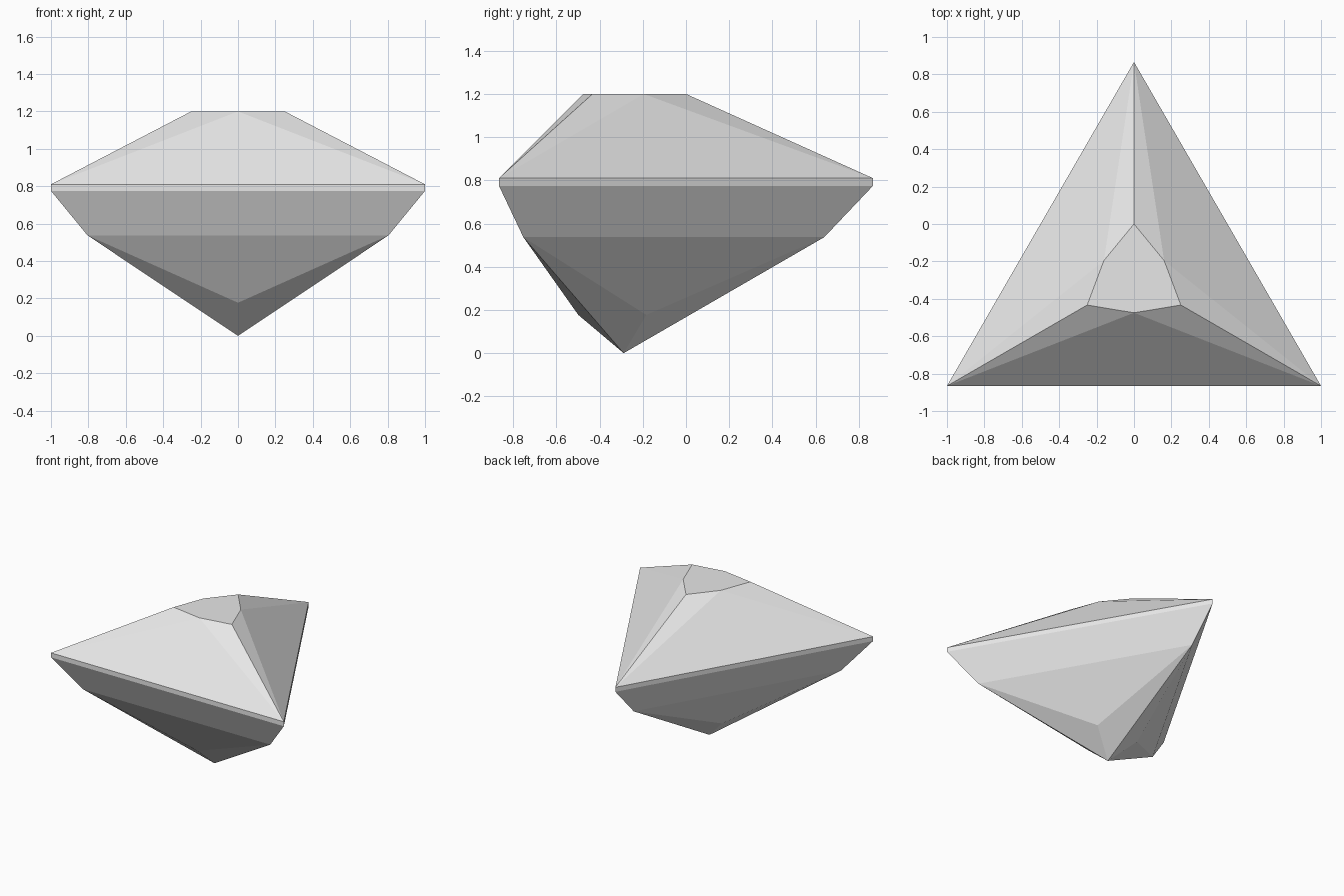
import bpy
import bmesh
from math import sin, cos, radians, sqrt

cube = bpy.data.objects.get("Cube")
if cube:
    bpy.data.objects.remove(cube, do_unlink=True)

SIDES = 3
SIDE_RADIUS = 2 / sqrt(3)            # circumradius of a triangle with side 2
CENTRE_Y = -SIDE_RADIUS / 4          # puts the outline's middle on y = 0

# Single pale grey stone colour
stone = bpy.data.materials.new("pale_grey_stone")
stone.use_nodes = True
colour = (0.8, 0.8, 0.8, 1)
stone.diffuse_color = colour
stone.node_tree.nodes["Principled BSDF"].inputs["Base Color"].default_value = colour

bm = bmesh.new()


def ring(radius, z, start=90):
    """Three points round the stone's axis; start=150 sits mid-side."""
    angles = [radians(start + 360 / SIDES * i) for i in range(SIDES)]
    return [bm.verts.new((radius * cos(a), CENTRE_Y + radius * sin(a), z))
            for a in angles]


# Corner rings and mid-side rings, from the flat top down to the point
table_corner = ring(0.289, 1.2)
table_mid = ring(0.186, 1.2, 150)
girdle_top = ring(SIDE_RADIUS, 0.81)
girdle_low = ring(SIDE_RADIUS, 0.775)
belly = ring(0.929, 0.537)
keel_mid = ring(0.21, 0.177, 150)
point = bm.verts.new((0, CENTRE_Y, 0))

for i in range(SIDES):
    j = (i + 1) % SIDES
    # Crown: one large facet per side and two slivers to the table corners
    bm.faces.new((girdle_top[i], girdle_top[j], table_mid[i]))
    bm.faces.new((girdle_top[i], table_mid[i], table_corner[i]))
    bm.faces.new((girdle_top[j], table_corner[j], table_mid[i]))
    # Girdle band and the sloping belt beneath it
    bm.faces.new((girdle_low[i], girdle_low[j], girdle_top[j], girdle_top[i]))
    bm.faces.new((belly[i], belly[j], girdle_low[j], girdle_low[i]))
    # Lower facets meeting at the point
    bm.faces.new((belly[j], belly[i], keel_mid[i]))
    bm.faces.new((belly[i], point, keel_mid[i]))
    bm.faces.new((belly[j], keel_mid[i], point))

# Six-sided table on top
bm.faces.new([v for pair in zip(table_corner, table_mid) for v in pair])

bmesh.ops.recalc_face_normals(bm, faces=bm.faces[:])
mesh = bpy.data.meshes.new("triangular_gemstone")
bm.to_mesh(mesh)
bm.free()
mesh.materials.append(stone)
gem = bpy.data.objects.new("triangular_gemstone", mesh)
bpy.context.collection.objects.link(gem)
